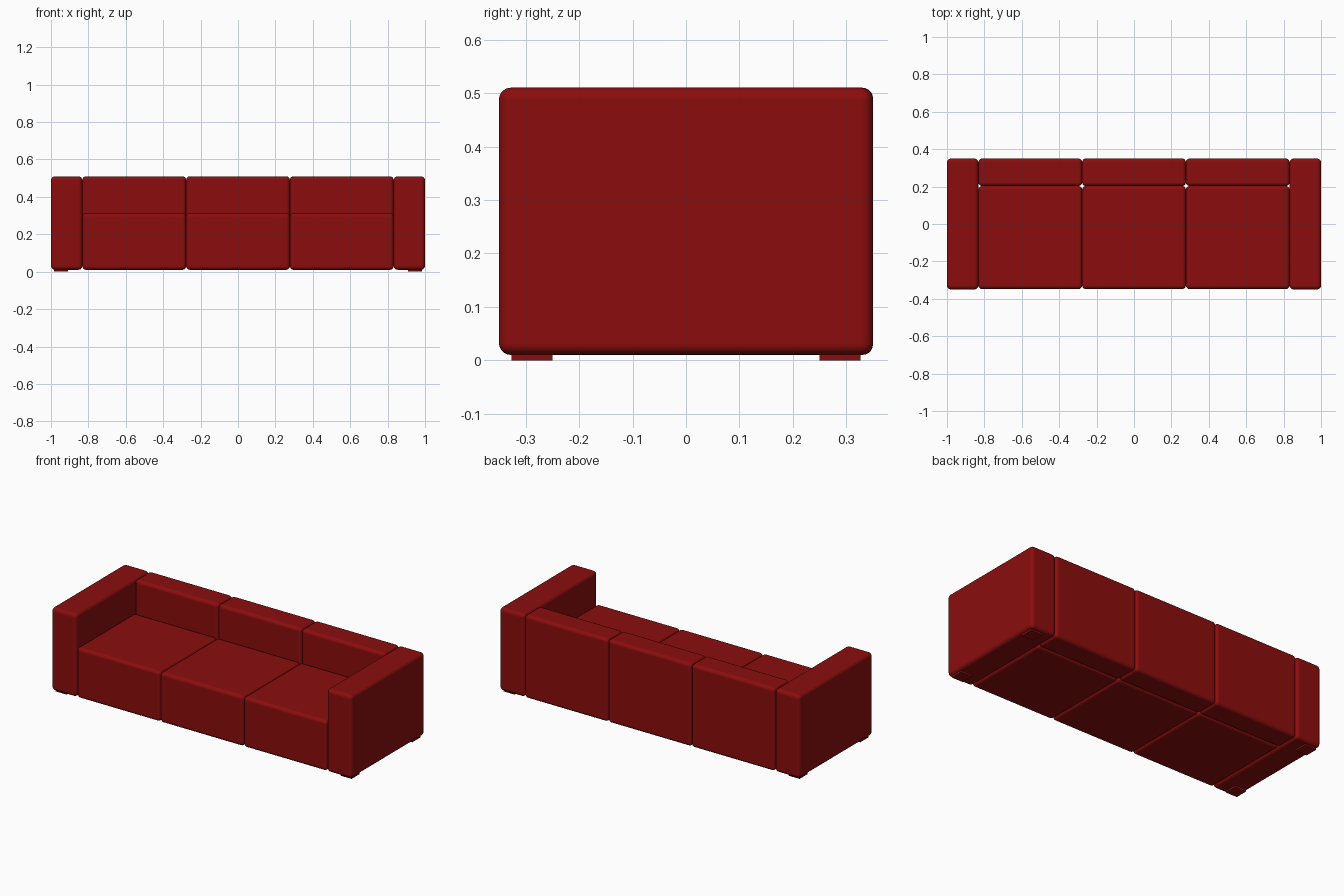
import bpy

if "Cube" in bpy.data.objects:
    bpy.data.objects.remove(bpy.data.objects["Cube"])

red = bpy.data.materials.new("red_fabric")
red.diffuse_color = (0.26, 0.004, 0.004, 1)
red.use_nodes = True
red.node_tree.nodes["Principled BSDF"].inputs["Base Color"].default_value = red.diffuse_color


def block(name, x, y, z, radius=0.0):
    """Box from (min, max) ranges, with softly rounded edges if radius is given."""
    ranges = (x, y, z)
    bpy.ops.mesh.primitive_cube_add(size=1, location=[(a + b) / 2 for a, b in ranges])
    ob = bpy.context.object
    ob.name = name
    ob.scale = [b - a for a, b in ranges]
    bpy.ops.object.transform_apply(location=False, rotation=False, scale=True)
    ob.data.materials.append(red)
    if radius:
        bpy.ops.object.shade_smooth()
        bevel = ob.modifiers.new("rounded_edges", 'BEVEL')
        bevel.width = radius
        bevel.segments = 5
        bevel.harden_normals = True
    return ob


ARM_IN = 0.832            # inner face of the armrests
WIDTH = 2 * ARM_IN / 3    # width of one seat section

# Armrests and the low square feet beneath them
for side, s in (("left", -1), ("right", 1)):
    block(f"{side}_armrest", sorted((s * ARM_IN, s * 1.0)), (-0.35, 0.35), (0.01, 0.51), 0.022)
    for end, e in (("front", -1), ("back", 1)):
        block(f"{end}_{side}_foot", sorted((s * 0.91, s * 0.985)),
              sorted((e * 0.25, e * 0.327)), (0.0, 0.02))

# Three seat blocks with a backrest block behind each
for i, place in enumerate(("left", "middle", "right")):
    x0 = -ARM_IN + i * WIDTH
    block(f"{place}_seat", (x0, x0 + WIDTH), (-0.348, 0.203), (0.01, 0.313), 0.02)
    block(f"{place}_backrest", (x0, x0 + WIDTH), (0.203, 0.35), (0.01, 0.51), 0.02)
